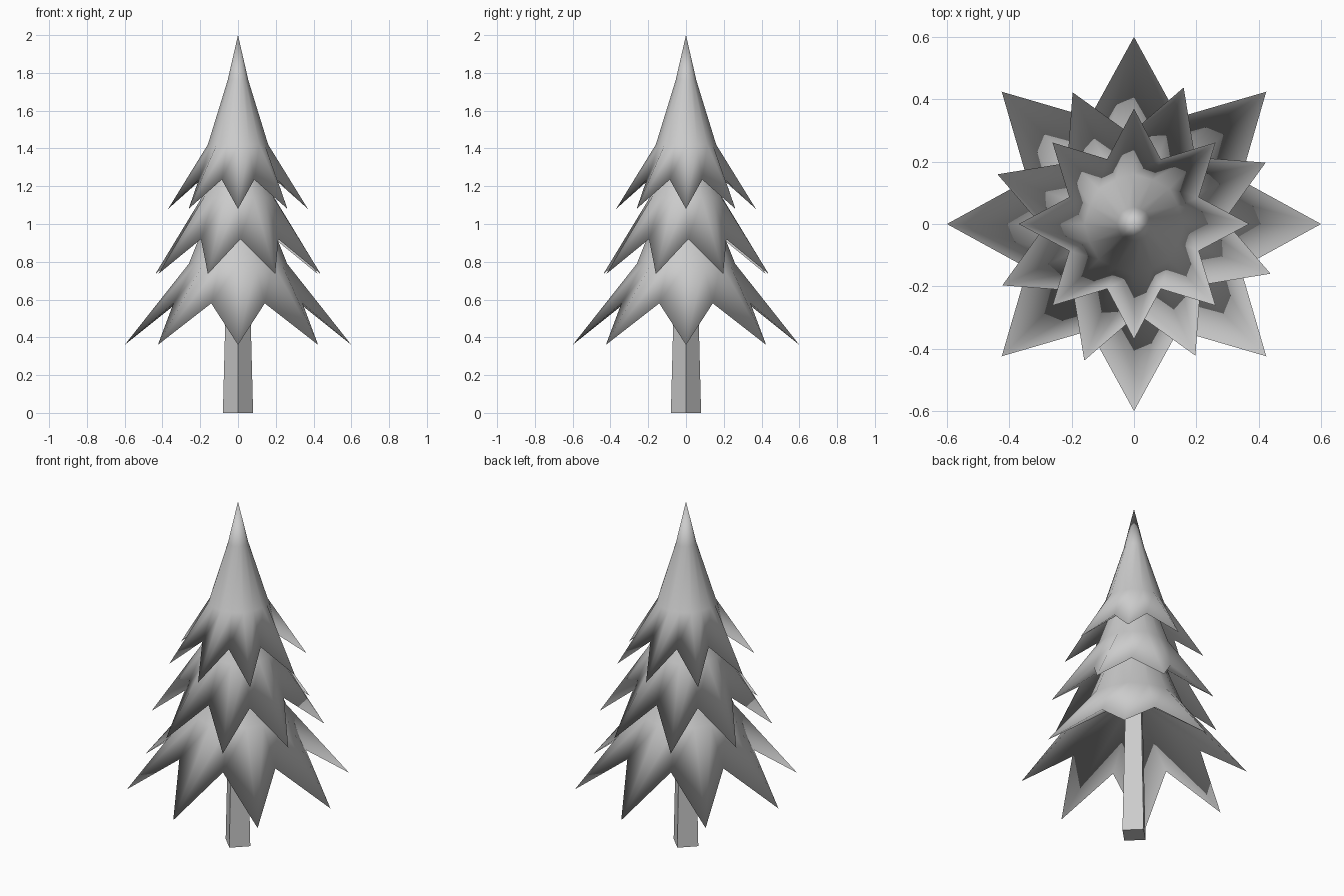
import bpy, bmesh
from math import sin, cos, pi, radians

if "Cube" in bpy.data.objects:
    bpy.data.objects.remove(bpy.data.objects["Cube"])

POINTS = 8


def tier(name, turn, rim, profile, under):
    """Star-edged cone shell: rim = (tip r, tip z, valley r, valley z),
    profile = (r, z) rings from rim to apex, under = apex z of the underside."""
    tip_r, tip_z, val_r, val_z = rim
    bm = bmesh.new()

    def ring(even, odd):
        verts = []
        for i in range(POINTS * 2):
            r, z = odd if i % 2 else even
            a = radians(turn) + i * pi / POINTS
            verts.append(bm.verts.new((r * cos(a), r * sin(a), z)))
        return verts

    rings = [ring((tip_r, tip_z), (val_r, val_z))]
    for r, z in profile[:-1]:
        rings.append(ring((r, z), (r * 0.96, z)))
    top = bm.verts.new((0, 0, profile[-1][1]))
    bottom = bm.verts.new((0, 0, under))

    n = POINTS * 2
    for i in range(n):
        j = (i + 1) % n
        for a, b in zip(rings, rings[1:]):
            bm.faces.new((a[i], a[j], b[j], b[i]))
        bm.faces.new((rings[-1][i], rings[-1][j], top))
        bm.faces.new((rings[0][j], rings[0][i], bottom))
    for f in bm.faces:
        f.smooth = True
    mesh = bpy.data.meshes.new(name)
    bm.to_mesh(mesh)
    bm.free()
    obj = bpy.data.objects.new(name, mesh)
    bpy.context.collection.objects.link(obj)
    return obj


# Three tiers of foliage
tier("lower_branches", 0, (0.60, 0.36, 0.37, 0.58),
     [(0.26, 0.79), (0.09, 1.22), (0, 1.5)], 0.84)
tier("middle_branches", 25, (0.466, 0.735, 0.29, 0.92),
     [(0.20, 1.14), (0.07, 1.52), (0, 1.75)], 1.13)
tier("top_branches", 0, (0.37, 1.08, 0.225, 1.235),
     [(0.16, 1.42), (0.055, 1.76), (0, 2.0)], 1.41)

# Four-sided tapered trunk with its corners on the axes
bpy.ops.mesh.primitive_cone_add(vertices=4, radius1=0.08, radius2=0.058,
                                depth=0.85, location=(0, 0, 0.425))
bpy.context.object.name = "trunk"
